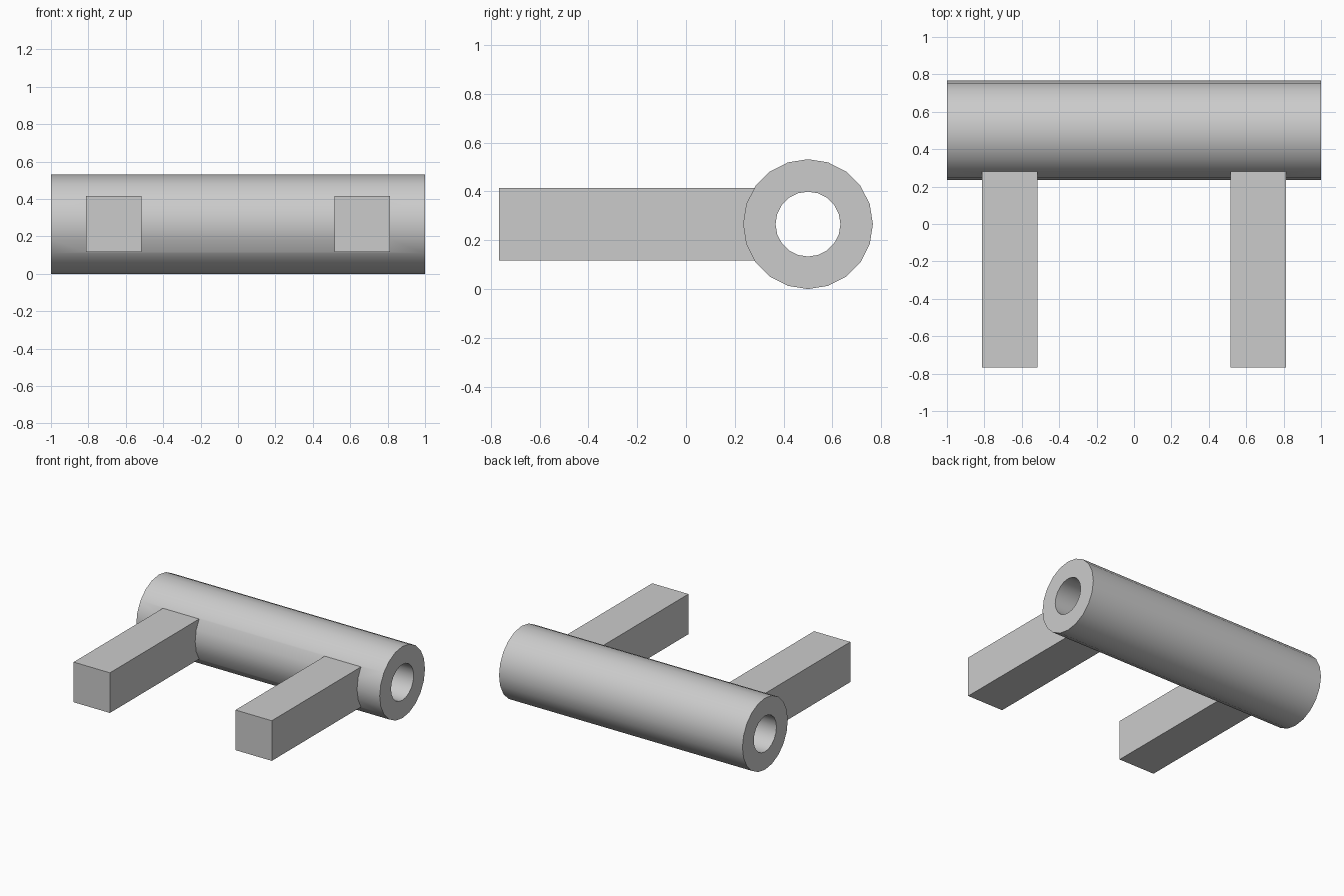
import bpy, bmesh
from math import cos, sin, pi

if "Cube" in bpy.data.objects:
    bpy.data.objects.remove(bpy.data.objects["Cube"])

SIDES, R_OUT, R_IN = 20, 0.266, 0.133
CY, CZ = 0.5, 0.266


def ring(bm, x, r):
    # first vertex at the top of the circle
    return [bm.verts.new((x, CY + r * sin(2 * pi * i / SIDES), CZ + r * cos(2 * pi * i / SIDES)))
            for i in range(SIDES)]


# Hollow tube along x: profile of four rings joined in a loop
bm = bmesh.new()
rings = [ring(bm, x, r) for x, r in ((-1, R_OUT), (1, R_OUT), (1, R_IN), (-1, R_IN))]
for k in range(4):
    a, b = rings[k], rings[(k + 1) % 4]
    for i in range(SIDES):
        j = (i + 1) % SIDES
        bm.faces.new((a[i], a[j], b[j], b[i]))
bmesh.ops.recalc_face_normals(bm, faces=bm.faces)
mesh = bpy.data.meshes.new("tube")
bm.to_mesh(mesh)
bm.free()
tube = bpy.data.objects.new("tube", mesh)
bpy.context.collection.objects.link(tube)

# Two square prongs, merged into the tube wall
for side, x in (("left", -0.665), ("right", 0.665)):
    y0, y1 = -0.766, 0.32
    bpy.ops.mesh.primitive_cube_add(size=1, location=(x, (y0 + y1) / 2, CZ))
    prong = bpy.context.object
    prong.name = side + "_prong"
    prong.scale = (0.298, y1 - y0, 0.298)
    prong.hide_render = True
    mod = tube.modifiers.new("join_" + side, 'BOOLEAN')
    mod.operation = 'UNION'
    mod.solver = 'EXACT'
    mod.object = prong

# Apply the unions and drop the helper blocks
bpy.ops.object.select_all(action='DESELECT')
tube.select_set(True)
bpy.context.view_layer.objects.active = tube
for mod in list(tube.modifiers):
    helper = mod.object
    bpy.ops.object.modifier_apply(modifier=mod.name)
    bpy.data.objects.remove(helper)
tube.name = "pronged_tube"
bpy.ops.object.shade_smooth_by_angle()
